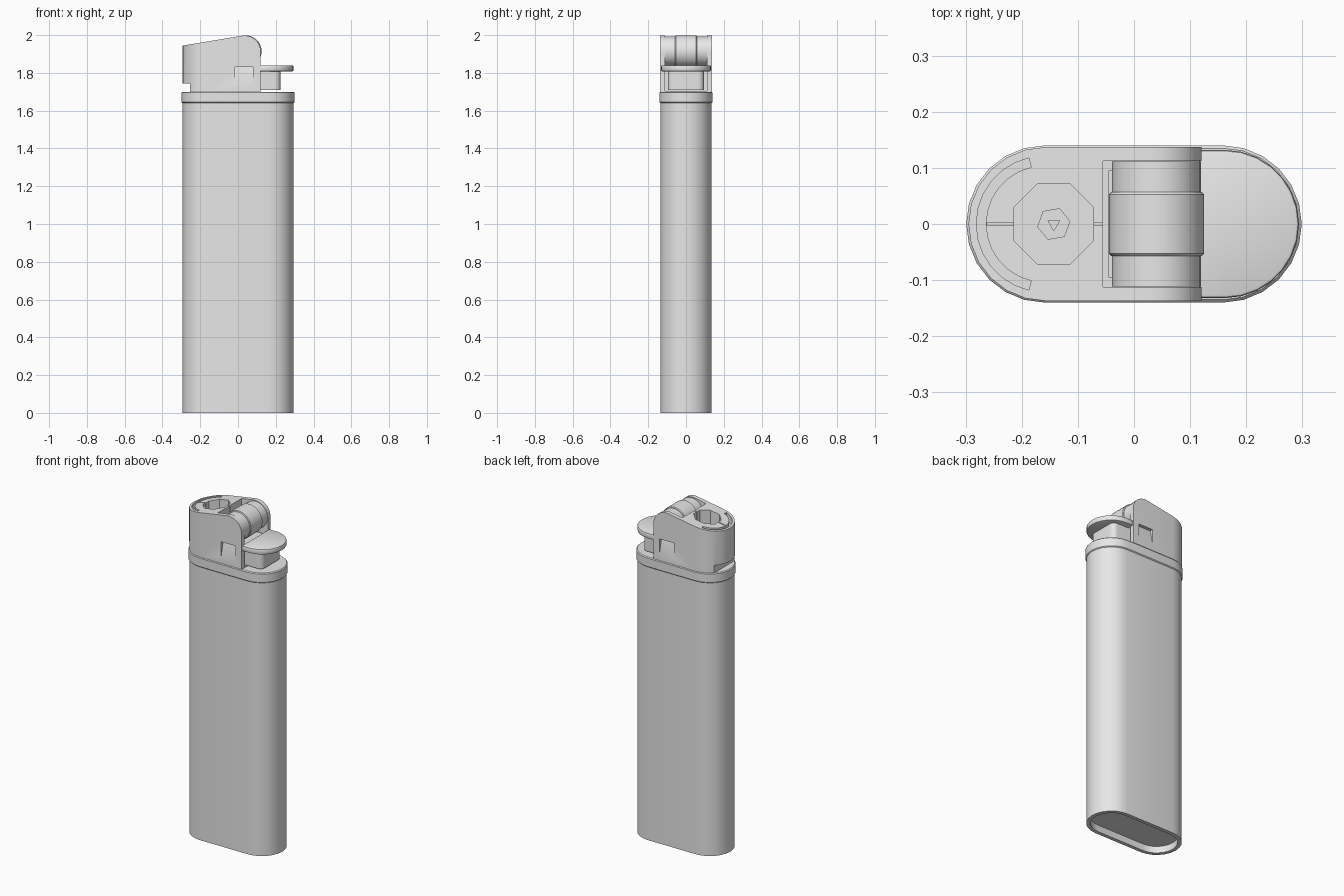
import bpy, bmesh, math
from math import sin, cos, pi, radians

if "Cube" in bpy.data.objects:
    bpy.data.objects.remove(bpy.data.objects["Cube"])

grey = bpy.data.materials.new("light_grey")
grey.diffuse_color = (0.8, 0.8, 0.8, 1)
grey.use_nodes = True
grey.node_tree.nodes["Principled BSDF"].inputs["Base Color"].default_value = grey.diffuse_color


def prism(name, pts, lo, hi, axis="z"):
    """Extrude a 2D outline along one axis."""
    place = {"z": lambda a, b, t: (a, b, t),
             "y": lambda a, b, t: (a, t, b),
             "x": lambda a, b, t: (t, a, b)}[axis]
    bm = bmesh.new()
    low = [bm.verts.new(place(a, b, lo)) for a, b in pts]
    high = [bm.verts.new(place(a, b, hi)) for a, b in pts]
    bm.faces.new(low)
    bm.faces.new(high)
    n = len(pts)
    for i in range(n):
        j = (i + 1) % n
        bm.faces.new((low[i], low[j], high[j], high[i]))
    bmesh.ops.recalc_face_normals(bm, faces=bm.faces)
    me = bpy.data.meshes.new(name)
    bm.to_mesh(me)
    bm.free()
    me.materials.append(grey)
    ob = bpy.data.objects.new(name, me)
    bpy.context.collection.objects.link(ob)
    return ob


def arc(cx, cy, r, a0, a1, n):
    return [(cx + r * cos(radians(a0 + (a1 - a0) * i / n)),
             cy + r * sin(radians(a0 + (a1 - a0) * i / n))) for i in range(n + 1)]


def ngon(cx, cy, r, n, turn=0):
    return arc(cx, cy, r, turn, turn + 360, n)[:-1]


def stadium(hx, hy, n=12):
    return arc(hx - hy, 0, hy, -90, 90, n) + arc(hy - hx, 0, hy, 90, 270, n)


def rect(a0, a1, b0, b1):
    return [(a0, b0), (a1, b0), (a1, b1), (a0, b1)]


def select(ob):
    bpy.ops.object.select_all(action="DESELECT")
    ob.select_set(True)
    bpy.context.view_layer.objects.active = ob


def boolean(ob, cutter, op="DIFFERENCE"):
    """Apply a boolean and remove the cutter."""
    select(ob)
    m = ob.modifiers.new("cut", "BOOLEAN")
    m.operation, m.object, m.solver = op, cutter, "EXACT"
    bpy.ops.object.modifier_apply(modifier=m.name)
    bpy.data.objects.remove(cutter, do_unlink=True)


def bevel(ob, width, segments=2):
    select(ob)
    m = ob.modifiers.new("bevel", "BEVEL")
    m.width, m.segments, m.limit_method, m.angle_limit = width, segments, "ANGLE", radians(50)
    bpy.ops.object.modifier_apply(modifier=m.name)


# Fuel tank with a recessed base
body = prism("body", stadium(0.294, 0.135), 0, 1.645)
boolean(body, prism("base_cut", stadium(0.272, 0.113), -0.1, 0.04))

# Collar band around the top of the tank
collar = prism("collar", stadium(0.299, 0.14), 1.64, 1.70)
bevel(collar, 0.005, 1)

# Hood: side profile trimmed to the rounded plan
profile = ([(0.12, 1.70), (0.12, 1.90)] + arc(0.035, 1.913, 0.085, 0, 95, 10)
           + [(-0.32, 1.940), (-0.32, 1.70)])
hood = prism("hood", profile, -0.2, 0.2, "y")
boolean(hood, prism("plan", stadium(0.295, 0.137), 1.6, 2.1), "INTERSECT")

# Wheel bay, heel notch and flame hole
boolean(hood, prism("bay", rect(-0.055, 0.3, -0.112, 0.112), 1.705, 2.1))
boolean(hood, prism("notch", rect(-0.4, -0.255, -0.3, 0.3), 1.6, 1.745))
boolean(hood, prism("hole", ngon(-0.143, 0, 0.077, 8, 22.5), 1.80, 2.1))

# Curved vent and fine centre groove in the top
vent = arc(-0.16, 0, 0.121, 103, 257, 12) + arc(-0.16, 0, 0.104, 257, 103, 12)
boolean(hood, prism("vent", vent, 1.91, 2.1))
boolean(hood, prism("groove", rect(-0.262, -0.03, -0.003, 0.003), 1.935, 2.1))

# Sloped recess on each side
for s in (-1, 1):
    wedge = [(s * 0.15, 1.83), (s * 0.117, 1.83), (s * 0.138, 1.735), (s * 0.15, 1.735)]
    boolean(hood, prism("recess", wedge, -0.016, 0.08, "x"))

# Gas nozzle
nozzle = prism("nozzle", ngon(-0.143, 0, 0.03, 6, 10), 1.79, 1.89)
boolean(nozzle, prism("bore", ngon(-0.143, 0, 0.012, 3, 30), 1.85, 2.0))

# Spark wheel and its two side rims
wheel = prism("spark_wheel", ngon(0.04, 1.914, 0.085, 32), -0.057, 0.057, "y")
bevel(wheel, 0.004, 1)
rims = [prism("wheel_rim", ngon(0.04, 1.914, 0.079, 32), *sorted((s * 0.05, s * 0.111)), "y")
        for s in (-1, 1)]

# Thumb lever: stem and rounded plate
stem_pts = ([(-0.045, -0.095)] + arc(0.195, -0.065, 0.03, -90, 0, 5)
            + arc(0.195, 0.065, 0.03, 0, 90, 5) + [(-0.045, 0.095)])
stem = prism("lever_stem", stem_pts, 1.71, 1.822)
plate = prism("lever_plate", [(0.116, -0.132)] + arc(0.162, 0, 0.132, -90, 90, 14)
              + [(0.116, 0.132)], 1.808, 1.84)
bevel(plate, 0.006, 2)

# Smooth the curves, keep the edges sharp
for ob in (body, collar, hood, wheel, stem, plate, *rims):
    select(ob)
    bpy.ops.object.shade_smooth_by_angle(angle=radians(32))
